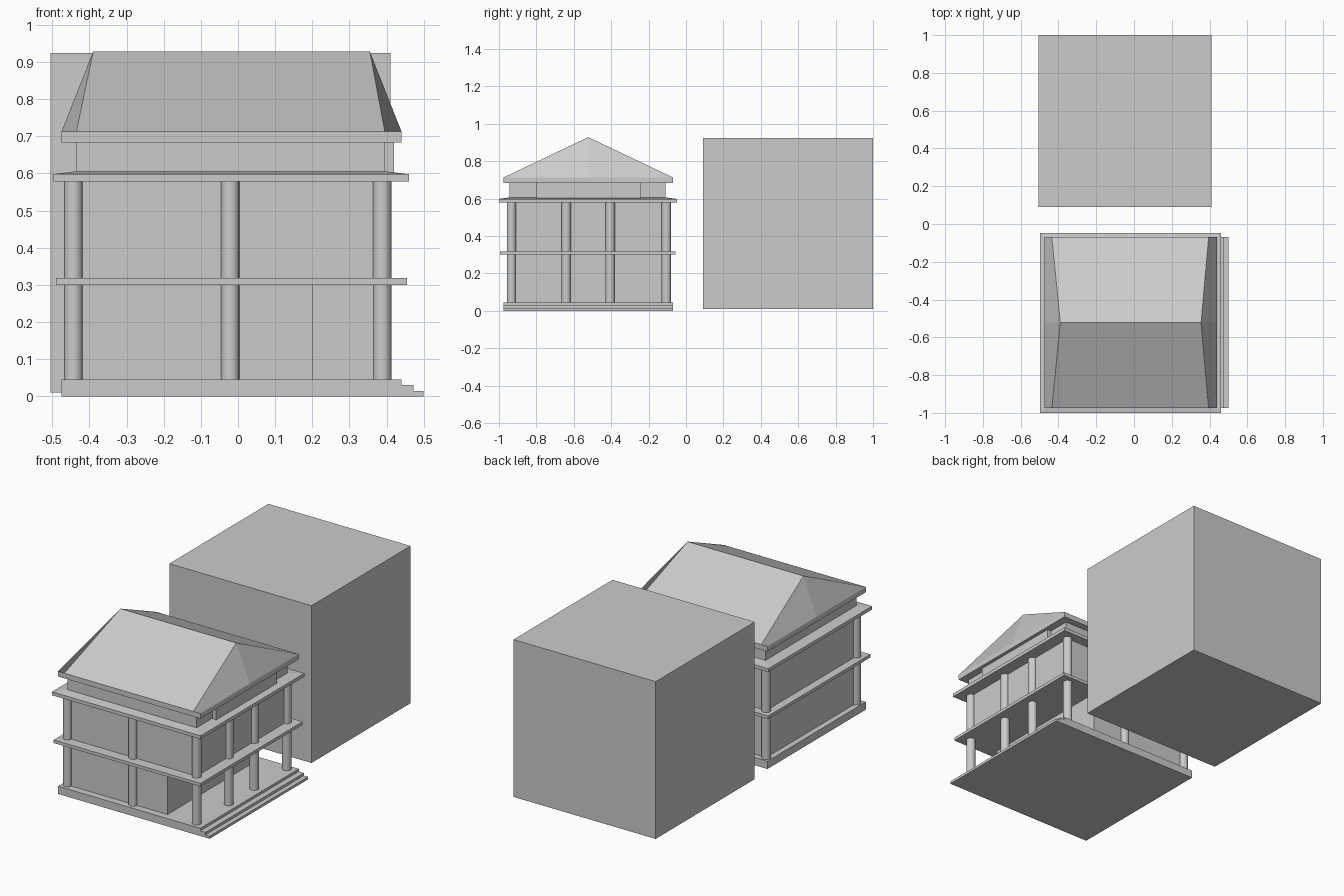
import bpy
import math

cube = bpy.data.objects.get("Cube")
if cube:
    bpy.data.objects.remove(cube, do_unlink=True)


def mesh_object(name, verts, faces):
    mesh = bpy.data.meshes.new(name)
    mesh.from_pydata(verts, [], faces)
    mesh.update()
    obj = bpy.data.objects.new(name, mesh)
    bpy.context.collection.objects.link(obj)
    return obj


def frustum(name, x, y, z, top_x=None, top_y=None):
    """Box between ranges, with an optional smaller or larger top."""
    verts = []
    for level, (xs, ys) in zip(z, ((x, y), (top_x or x, top_y or y))):
        verts += [(xs[0], ys[0], level), (xs[1], ys[0], level),
                  (xs[1], ys[1], level), (xs[0], ys[1], level)]
    sides = [(i, (i + 1) % 4, (i + 1) % 4 + 4, i + 4) for i in range(4)]
    return mesh_object(name, verts, [(3, 2, 1, 0), (4, 5, 6, 7)] + sides)


def column(name, x, y, z):
    bpy.ops.mesh.primitive_cylinder_add(
        vertices=16, radius=0.025, depth=z[1] - z[0],
        location=(x, y, sum(z) / 2))
    obj = bpy.context.object
    obj.name = name
    bpy.ops.object.shade_smooth_by_angle(angle=math.radians(40))


# Shared plan outlines and floor levels
plan_x, plan_y = (-0.475, 0.44), (-0.975, -0.07)
wall_x, wall_y = (-0.443, 0.388), (-0.933, -0.105)
attic_x, attic_y = (-0.435, 0.395), (-0.945, -0.11)
ground_z, upper_z = (0.045, 0.3), (0.318, 0.578)

# Neighbouring plain block
frustum("neighbour_block", (-0.505, 0.41), (0.09, 1.0), (0.01, 0.925))

# Base and entrance steps
frustum("base", plan_x, plan_y, (0, 0.045))
frustum("upper_step", (0.44, 0.473), plan_y, (0, 0.03))
frustum("lower_step", (0.473, 0.5), plan_y, (0, 0.015))

# Storeys: the ground floor leaves an open porch on one side
frustum("ground_walls", (wall_x[0], 0.2), wall_y, ground_z)
frustum("upper_walls", wall_x, wall_y, upper_z)
frustum("middle_slab", (-0.49, 0.455), (-0.995, -0.055), (0.3, 0.318))
slab_x, slab_y = (-0.497, 0.46), (-1.0, -0.047)
frustum("upper_slab", slab_x, slab_y, (0.578, 0.598))
frustum("slab_skirt", slab_x, slab_y, (0.598, 0.606), attic_x, attic_y)

# Columns on both storeys
spots = [(x, y) for x in (wall_x[0], -0.021, wall_x[1]) for y in wall_y]
spots += [(wall_x[1], y) for y in (-0.64, -0.405)]
for storey, levels in (("ground", ground_z), ("upper", upper_z)):
    for x, y in spots:
        column(storey + "_column", x, y, levels)

# Attic with a projecting middle bay
frustum("attic", attic_x, attic_y, (0.6, 0.683))
frustum("attic_bay", (0.39, 0.42), (-0.8, -0.24), (0.6, 0.683))

# Eaves and hipped roof
frustum("eaves", plan_x, plan_y, (0.683, 0.713))
eave_z, ridge_z = 0.713, 0.928
mid_y = sum(plan_y) / 2
verts, faces = [], []
for eave_x, hip_x, ridge_x in ((plan_x[0], -0.435, -0.39),
                               (plan_x[1], 0.395, 0.355)):
    verts += [(ridge_x, mid_y, ridge_z), (eave_x, mid_y, eave_z)]
    for y in plan_y:
        verts += [(hip_x, y, eave_z), (eave_x, y, eave_z)]
faces = [(0, 2, 8, 6), (6, 10, 4, 0),
         (0, 1, 3, 2), (0, 4, 5, 1),
         (6, 8, 9, 7), (6, 7, 11, 10)]
mesh_object("roof", verts, faces)
